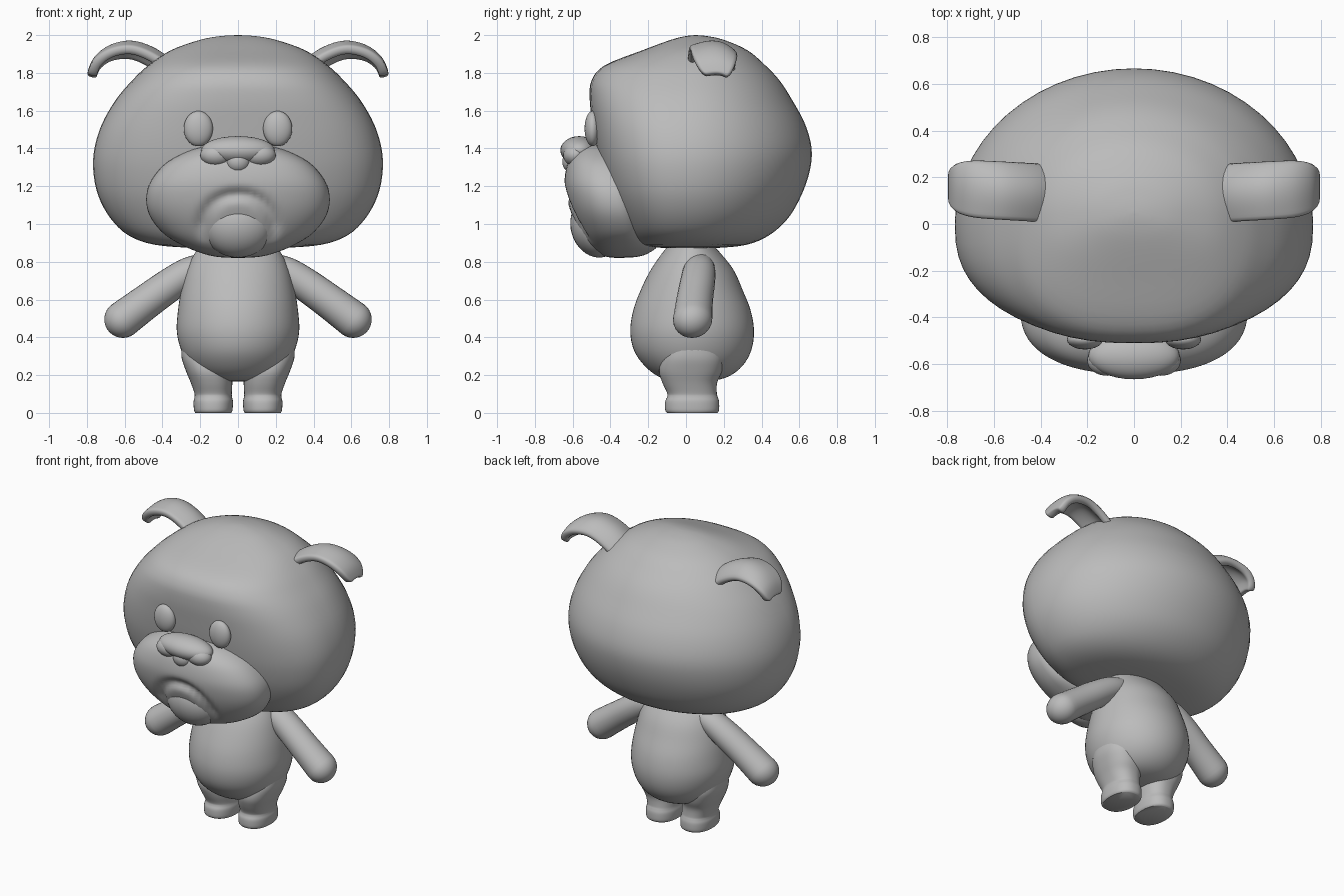
import bpy, bmesh, math
from mathutils import Vector, Matrix

grey = bpy.data.materials.new("plain_grey")
grey.diffuse_color = (0.5, 0.5, 0.5, 1)


def smooth_rows(rows, steps):
    """Catmull-Rom interpolation of rows of numbers."""
    out = []
    n = len(rows)
    for i in range(n - 1):
        p = [rows[max(0, min(n - 1, i + k))] for k in (-1, 0, 1, 2)]
        for s in range(steps):
            t = s / steps
            out.append([0.5 * (2 * b + (c - a) * t + (2 * a - 5 * b + 4 * c - d) * t * t
                               + (3 * b - a - 3 * c + d) * t ** 3) for a, b, c, d in zip(*p)])
    out.append(list(rows[-1]))
    return out


def finish(name, bm, mirror=False, angle=50):
    bmesh.ops.remove_doubles(bm, verts=bm.verts, dist=0.0005)
    bmesh.ops.recalc_face_normals(bm, faces=bm.faces)
    mesh = bpy.data.meshes.new(name)
    bm.to_mesh(mesh)
    bm.free()
    mesh.materials.append(grey)
    ob = bpy.data.objects.new(name, mesh)
    bpy.context.collection.objects.link(ob)
    bpy.ops.object.select_all(action='DESELECT')
    ob.select_set(True)
    bpy.context.view_layer.objects.active = ob
    bpy.ops.object.shade_smooth_by_angle(angle=math.radians(angle))
    if mirror:
        ob.modifiers.new("mirror", 'MIRROR')
    return ob


def skin(bm, rings, caps=True):
    """Bridge closed rings of points."""
    vs = [[bm.verts.new(p) for p in r] for r in rings]
    n = len(vs[0])
    for a, b in zip(vs, vs[1:]):
        for i in range(n):
            j = (i + 1) % n
            bm.faces.new((a[i], a[j], b[j], b[i]))
    if caps:
        bm.faces.new(vs[0])
        bm.faces.new(vs[-1])


def power(v, e):
    return math.copysign(abs(v) ** e, v)


def loft(rows, n_front=2.0, n_back=2.0, steps=4, seg=56):
    """Rows: z, centre x, half width, front y, widest y, back y."""
    bm = bmesh.new()
    rings = []
    for z, cx, hw, yf, ym, yb in smooth_rows(rows, steps):
        ring = []
        for i in range(seg):
            a = 2 * math.pi * i / seg
            c, s = math.cos(a), math.sin(a)
            e = 2 / (n_front if s < 0 else n_back)
            depth = (ym - yf) if s < 0 else (yb - ym)
            ring.append((cx + max(hw, 0.0002) * power(c, e), ym + depth * power(s, e), z))
        rings.append(ring)
    skin(bm, rings)
    return bm


def ball(bm, centre, radii, tilt=0):
    m = (Matrix.Translation(centre) @ Matrix.Rotation(tilt, 4, 'X')
         @ Matrix.Diagonal((*radii, 1)))
    bmesh.ops.create_uvsphere(bm, u_segments=32, v_segments=20, radius=1, matrix=m)


# Head: flat face in front, round at the back
finish("head", loft([
    (0.870, 0, 0.00, 0.00, 0.00, 0.00),
    (0.873, 0, 0.22, -0.12, 0.00, 0.16),
    (0.890, 0, 0.44, -0.24, 0.00, 0.32),
    (0.940, 0, 0.58, -0.30, 0.00, 0.44),
    (1.030, 0, 0.675, -0.355, 0.00, 0.54),
    (1.150, 0, 0.74, -0.41, 0.00, 0.61),
    (1.280, 0, 0.766, -0.45, 0.00, 0.655),
    (1.400, 0, 0.76, -0.475, 0.00, 0.665),
    (1.530, 0, 0.72, -0.495, 0.00, 0.63),
    (1.660, 0, 0.645, -0.51, 0.01, 0.56),
    (1.760, 0, 0.56, -0.50, 0.02, 0.495),
    (1.840, 0, 0.475, -0.43, 0.03, 0.42),
    (1.920, 0, 0.355, -0.23, 0.04, 0.325),
    (1.975, 0, 0.20, -0.08, 0.05, 0.20),
    (1.995, 0, 0.09, 0.00, 0.05, 0.11),
    (2.000, 0, 0.00, 0.05, 0.05, 0.05)], n_front=2.5))

# Muzzle with a frowning crease pressed into its front
muzzle = loft([
    (0.820, 0, 0.00, -0.36, -0.36, -0.36),
    (0.826, 0, 0.11, -0.42, -0.34, -0.26),
    (0.845, 0, 0.19, -0.46, -0.33, -0.20),
    (0.885, 0, 0.29, -0.51, -0.32, -0.15),
    (0.950, 0, 0.395, -0.555, -0.33, -0.15),
    (1.040, 0, 0.465, -0.60, -0.35, -0.15),
    (1.130, 0, 0.486, -0.63, -0.37, -0.15),
    (1.220, 0, 0.465, -0.643, -0.39, -0.15),
    (1.310, 0, 0.395, -0.63, -0.41, -0.20),
    (1.370, 0, 0.30, -0.60, -0.42, -0.25),
    (1.410, 0, 0.18, -0.55, -0.43, -0.30),
    (1.425, 0, 0.00, -0.46, -0.46, -0.46)], n_front=2.4, steps=6, seg=96)
for v in muzzle.verts:
    if v.co.y < -0.4 and v.co.z > 0.9:
        d = math.hypot(v.co.x, v.co.z - 0.97) - 0.19
        fade = min(1, (v.co.z - 0.9) / 0.1)
        v.co.y += 0.03 * fade * math.exp(-(d / 0.03) ** 2)
finish("muzzle", muzzle)

chin = bmesh.new()
ball(chin, (0, -0.475, 0.985), (0.185, 0.135, 0.165), 0.3)
finish("chin", chin)

# Nose: wide bean with two nostril lobes and a middle drop
nose = bmesh.new()
ball(nose, (0, -0.565, 1.39), (0.195, 0.10, 0.075))
ball(nose, (0, -0.60, 1.33), (0.065, 0.055, 0.06))
for side in (-1, 1):
    ball(nose, (side * 0.115, -0.585, 1.365), (0.085, 0.065, 0.06))
finish("nose", nose)

eye = bmesh.new()
ball(eye, (0.21, -0.495, 1.505), (0.077, 0.042, 0.093))
finish("eye", eye, mirror=True)

# Ears: cupped drooping tongues
ear = bmesh.new()
path = smooth_rows([(0.34, 1.83), (0.44, 1.905), (0.56, 1.947), (0.67, 1.925),
                    (0.745, 1.865), (0.775, 1.79)], 4)
grid = []
for i, (x, z) in enumerate(path):
    s = i / (len(path) - 1)
    half = 0.12 if s < 0.55 else 0.12 * math.sqrt(1 - 0.8 * ((s - 0.55) / 0.45) ** 2)
    row = []
    for k in range(11):
        v = k / 5 - 1
        drop = (0.075 + 0.03 * v) * v * v * (1 - 0.85 * s)
        row.append(ear.verts.new((x, 0.125 + 0.035 * s + half * v, z - drop)))
    grid.append(row)
for a, b in zip(grid, grid[1:]):
    for k in range(10):
        ear.faces.new((a[k], a[k + 1], b[k + 1], b[k]))
ear_ob = finish("ear", ear, angle=180)
solid = ear_ob.modifiers.new("thickness", 'SOLIDIFY')
solid.thickness = 0.05
solid.offset = 0
ear_ob.modifiers.new("round", 'SUBSURF').levels = 1
ear_ob.modifiers["round"].render_levels = 1
ear_ob.modifiers.new("mirror", 'MIRROR')

# Pear-shaped body
finish("body", loft([
    (0.165, 0, 0.00, 0.03, 0.03, 0.03),
    (0.170, 0, 0.10, -0.07, 0.03, 0.14),
    (0.195, 0, 0.19, -0.15, 0.03, 0.23),
    (0.250, 0, 0.255, -0.22, 0.03, 0.30),
    (0.330, 0, 0.30, -0.275, 0.03, 0.345),
    (0.430, 0, 0.324, -0.295, 0.03, 0.36),
    (0.540, 0, 0.318, -0.28, 0.03, 0.343),
    (0.650, 0, 0.30, -0.24, 0.03, 0.30),
    (0.760, 0, 0.27, -0.185, 0.03, 0.25),
    (0.860, 0, 0.22, -0.115, 0.03, 0.17),
    (0.920, 0, 0.17, -0.06, 0.03, 0.11)]))

# Stubby legs with rounded feet and flat soles
finish("leg", loft([
    (0.000, 0.131, 0.095, -0.10, 0.035, 0.165),
    (0.015, 0.131, 0.102, -0.11, 0.035, 0.175),
    (0.060, 0.131, 0.104, -0.11, 0.035, 0.175),
    (0.085, 0.131, 0.099, -0.10, 0.035, 0.168),
    (0.105, 0.132, 0.099, -0.10, 0.035, 0.163),
    (0.160, 0.140, 0.110, -0.125, 0.03, 0.165),
    (0.220, 0.153, 0.122, -0.142, 0.03, 0.19),
    (0.290, 0.170, 0.128, -0.13, 0.03, 0.20),
    (0.360, 0.175, 0.125, -0.10, 0.03, 0.18)], 2.3, 2.3), mirror=True)

# Arms: tapered tubes with round ends; rows are x, y, z, radius
arm = bmesh.new()
rows = smooth_rows([(0.14, 0.075, 0.80, 0.06), (0.24, 0.07, 0.755, 0.08),
                    (0.35, 0.06, 0.685, 0.088), (0.48, 0.045, 0.592, 0.092),
                    (0.61, 0.035, 0.495, 0.098)], 4)
direction = Vector((0.8, -0.06, -0.6)).normalized()
end = Vector(rows[-1][:3])
for i in range(1, 9):
    a = math.pi / 2 * i / 8
    rows.append([*(end + direction * 0.098 * math.sin(a)), max(0.0002, 0.098 * math.cos(a))])
side = Vector((0, 1, 0))
up = direction.cross(side).normalized()
angles = [2 * math.pi * i / 28 for i in range(28)]
skin(arm, [[Vector((x, y, z)) + r * (1.06 * math.cos(a) * side + math.sin(a) * up)
            for a in angles] for x, y, z, r in rows])
finish("arm", arm, mirror=True)
